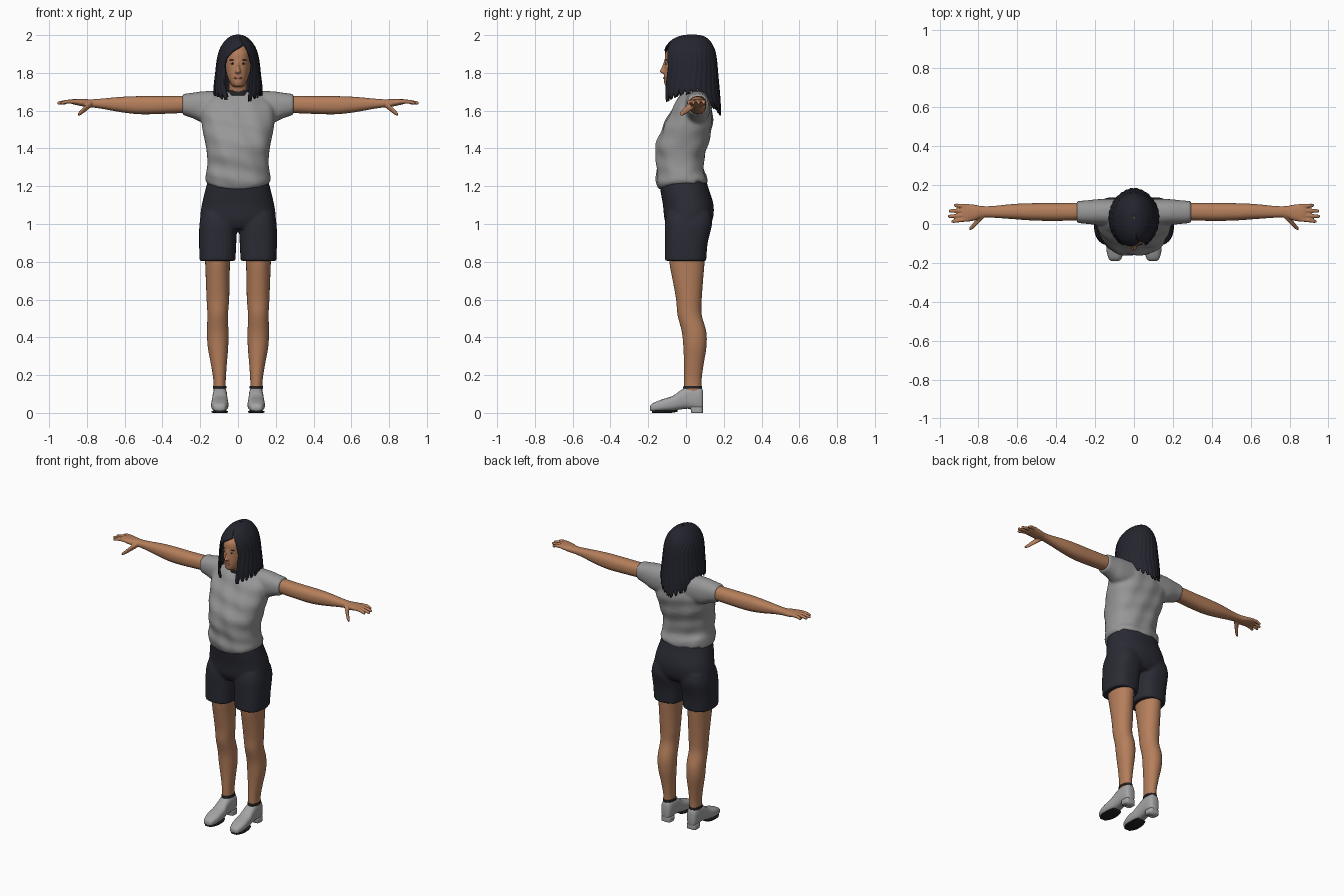
import bpy, bmesh, math, random
from mathutils import Vector

random.seed(4)
cube = bpy.data.objects.get("Cube")
if cube:
    bpy.data.objects.remove(cube)


def material(name, r, g, b):
    m = bpy.data.materials.new(name)
    m.use_nodes = True
    m.diffuse_color = (r, g, b, 1)
    bsdf = m.node_tree.nodes["Principled BSDF"]
    bsdf.inputs["Base Color"].default_value = (r, g, b, 1)
    bsdf.inputs["Roughness"].default_value = 0.8
    return m


SKIN = material("warm skin", 0.46, 0.21, 0.105)
GREY = material("shirt grey", 0.31, 0.31, 0.31)
NAVY = material("shorts navy", 0.023, 0.024, 0.034)
HAIR = material("blue black hair", 0.017, 0.018, 0.027)
SHOE = material("shoe grey", 0.37, 0.37, 0.38)
DARK = material("dark sole", 0.015, 0.015, 0.017)
LIPS = material("lip brown", 0.33, 0.11, 0.075)
WHITE = material("eye white", 0.55, 0.5, 0.46)


def smooth_rows(rows, steps=4):
    """Catmull-Rom interpolation through rows of numbers."""
    out = []
    for i in range(len(rows) - 1):
        p = [rows[max(i - 1, 0)], rows[i], rows[i + 1], rows[min(i + 2, len(rows) - 1)]]
        for s in range(steps):
            t = s / steps
            out.append([0.5 * (2 * b + (c - a) * t + (2 * a - 5 * b + 4 * c - d) * t * t
                        + (3 * b - a - 3 * c + d) * t ** 3) for a, b, c, d in zip(*p)])
    return out + [list(rows[-1])]


def loft(bm, axis, rows, power=2.3, n=32):
    """Rows are (position on axis, low, high, low, high) on the other two axes."""
    others = [k for k in range(3) if k != axis]
    rings = []
    for t, a0, a1, b0, b1 in smooth_rows(rows):
        ring = []
        for k in range(n):
            ang = math.tau * k / n
            c, s = math.cos(ang), math.sin(ang)
            co = Vector((t, t, t))
            co[others[0]] = (a0 + a1) / 2 + (a1 - a0) / 2 * math.copysign(abs(c) ** (2 / power), c)
            co[others[1]] = (b0 + b1) / 2 + (b1 - b0) / 2 * math.copysign(abs(s) ** (2 / power), s)
            ring.append(bm.verts.new(co))
        rings.append(ring)
    for r, q in zip(rings, rings[1:]):
        for k in range(n):
            bm.faces.new((r[k], r[k - 1], q[k - 1], q[k]))
    bm.faces.new(rings[0])
    bm.faces.new(rings[-1][::-1])


def finish(bm, name, mat, voxel=0, mirror=False, relax=4):
    bmesh.ops.recalc_face_normals(bm, faces=bm.faces)
    me = bpy.data.meshes.new(name)
    bm.to_mesh(me)
    bm.free()
    me.materials.append(mat)
    me.shade_smooth()
    ob = bpy.data.objects.new(name, me)
    bpy.context.collection.objects.link(ob)
    if voxel:
        r = ob.modifiers.new("Blend", "REMESH")
        r.mode, r.voxel_size, r.use_smooth_shade = "VOXEL", voxel, True
        s = ob.modifiers.new("Relax", "SMOOTH")
        s.factor, s.iterations = 0.5, relax
    if mirror:
        ob.modifiers.new("Mirror", "MIRROR")
    return ob


def part(name, mat, axis, rows, power=2.3, **kw):
    bm = bmesh.new()
    loft(bm, axis, rows, power)
    return finish(bm, name, mat, **kw)


def blob(name, mat, centre, size, mirror=False):
    bm = bmesh.new()
    bmesh.ops.create_uvsphere(bm, u_segments=16, v_segments=10, radius=1)
    for v in bm.verts:
        v.co = Vector(centre) + v.co * Vector(size)
    return finish(bm, name, mat, mirror=mirror)


def sym(z, x, y0, y1):
    return (z, -x, x, y0, y1)


# Shirt: body and short sleeves blended together, with soft folds
bm = bmesh.new()
loft(bm, 2, [sym(1.18, .16, -.142, .10), sym(1.2, .172, -.152, .112), sym(1.25, .17, -.157, .104),
             sym(1.32, .162, -.157, .093), sym(1.4, .168, -.163, .11), sym(1.5, .188, -.128, .135),
             sym(1.58, .195, -.09, .14), sym(1.64, .18, -.055, .132), sym(1.685, .12, -.03, .115),
             sym(1.705, .065, -.02, .1)], 2.4, 64)
for v in bm.verts:
    fold = 0.004 * math.sin(13 * v.co.x + 60 * v.co.z) + 0.003 * math.sin(55 * v.co.x + 20 * v.co.z)
    v.co.y += fold * (1 if v.co.y < 0 else -1)
    low = max(0, (1.3 - v.co.z) / 0.12)
    v.co.z += low * (0.035 * min(1, abs(v.co.x) / .17) ** 2 + (0.02 if v.co.y > 0.05 else 0))
for side in (1, -1):
    loft(bm, 0, [(side * x, *r) for x, *r in (
        (.08, -.01, .13, 1.53, 1.705), (.18, -.005, .128, 1.535, 1.703),
        (.24, .0, .122, 1.56, 1.695), (.295, .006, .118, 1.578, 1.688))])
finish(bm, "shirt", GREY, voxel=0.009)

# Shorts: hips and two wide legs
bm = bmesh.new()
loft(bm, 2, [sym(1.245, .155, -.125, .105), sym(1.2, .168, -.138, .116), sym(1.1, .192, -.122, .146),
             sym(1.02, .2, -.113, .14), sym(.975, .18, -.09, .11)])
for side in (1, -1):
    loft(bm, 2, [(z, *sorted((side * a, side * b)), c, d) for z, a, b, c, d in (
        (1.06, .02, .19, -.1, .13), (1.0, .006, .204, -.112, .138),
        (.9, .009, .206, -.112, .115), (.805, .014, .203, -.112, .107))], 2.6)
finish(bm, "shorts", NAVY, voxel=0.008)

# Arms with hands and fingers
bm = bmesh.new()
loft(bm, 0, [(.24, .02, .11, 1.59, 1.68), (.4, .016, .108, 1.583, 1.677), (.52, .018, .107, 1.581, 1.677),
             (.62, .025, .103, 1.592, 1.673), (.72, .032, .093, 1.61, 1.664), (.78, .033, .092, 1.618, 1.66),
             (.82, .018, .099, 1.622, 1.662), (.865, .012, .103, 1.632, 1.662), (.885, .02, .098, 1.637, 1.658)])
for y0, y1, tip in ((.024, .014, .94), (.047, .039, .957), (.07, .067, .953), (.092, .096, .927)):
    loft(bm, 0, [(x, y - r, y + r, z - r, z + r) for x, y, z, r in (
        (.85, y0, 1.648, .011), (.9, (y0 + y1) / 2, 1.648, .0105),
        (tip - .01, y1, 1.641, .009), (tip, y1, 1.64, .005))], 2, 16)
loft(bm, 0, [(x, y - r, y + r, z - r, z + r) for x, y, z, r in (
    (.775, .045, 1.638, .018), (.805, .015, 1.615, .018),
    (.83, -.012, 1.592, .014), (.847, -.026, 1.58, .008))], 2, 16)
finish(bm, "arms", SKIN, voxel=0.0045, mirror=True, relax=2)

# Legs
part("legs", SKIN, 2, [
    (.9, .035, .18, -.09, .1), (.8, .042, .174, -.088, .098), (.7, .045, .17, -.07, .09),
    (.6, .047, .166, -.052, .083), (.52, .053, .162, -.045, .083), (.43, .051, .164, -.022, .107),
    (.35, .052, .16, -.014, .108), (.25, .06, .142, -.01, .092), (.17, .065, .13, -.01, .082),
    (.1, .065, .13, -.01, .082)], 2.1, mirror=True)

# Shoes: uppers, heel blocks, soles and ankle openings
part("shoe_uppers", SHOE, 1, [
    (-.19, .08, .115, .014, .034), (-.178, .065, .13, .008, .05), (-.13, .052, .142, .008, .07),
    (-.07, .052, .14, .012, .09), (-.03, .056, .136, .018, .118), (.01, .057, .134, .022, .138),
    (.06, .058, .132, .015, .14), (.083, .066, .126, .012, .132), (.091, .078, .114, .03, .11)],
    2.7, mirror=True)
part("shoe_heels", SHOE, 2, [(0, .06, .13, .028, .09), (.03, .06, .13, .022, .09)], 4, mirror=True)
part("shoe_soles", DARK, 1, [(-.18, .075, .12, 0, .012), (-.14, .055, .14, 0, .012),
                             (-.08, .055, .138, 0, .012), (-.045, .065, .128, .006, .016)], 4, mirror=True)
part("ankle_openings", DARK, 2, [(.128, .061, .133, -.016, .086), (.142, .062, .132, -.014, .085)],
     2.1, mirror=True)

# Head, neck and nose blended together
bm = bmesh.new()
loft(bm, 2, [sym(1.727, .022, -.1, -.03), sym(1.737, .036, -.113, .02), sym(1.765, .051, -.117, .06),
             sym(1.8, .062, -.116, .09), sym(1.855, .069, -.113, .11), sym(1.91, .068, -.108, .115),
             sym(1.95, .045, -.07, .09)], 2.2)
loft(bm, 2, [sym(1.62, .075, -.02, .1), sym(1.68, .052, -.025, .08), sym(1.78, .046, -.05, .07)])
loft(bm, 2, [sym(1.796, .013, -.123, -.09), sym(1.806, .016, -.139, -.09), sym(1.83, .009, -.129, -.09),
             sym(1.865, .008, -.116, -.09)], 2, 16)
finish(bm, "head", SKIN, voxel=0.005, relax=2)

# Facial details and collar
blob("eyes", WHITE, (.029, -.104, 1.849), (.012, .005, .005), True)
blob("irises", DARK, (.029, -.107, 1.849), (.005, .004, .005), True)
blob("eyebrows", HAIR, (.03, -.104, 1.868), (.016, .005, .0025), True)
blob("lips", LIPS, (0, -.114, 1.773), (.021, .007, .007))
part("collar", DARK, 2, [sym(1.68, .069, -.037, .1), sym(1.708, .063, -.028, .095)])


# Hair: open-fronted shell parted above the face, with a ragged hem
def lookup(table, x):
    for a, b in zip(table, table[1:]):
        if x <= b[0]:
            t = max(0, (x - a[0]) / (b[0] - a[0]))
            return [p + (q - p) * t for p, q in zip(a[1:], b[1:])]
    return table[-1][1:]


shape = [(1.54, .1, -.09, .182), (1.62, .118, -.112, .18), (1.7, .126, -.122, .174), (1.8, .116, -.122, .165),
         (1.88, .106, -.122, .158), (1.93, .091, -.108, .146), (1.97, .064, -.075, .122),
         (1.992, .034, -.03, .09), (2.0, .004, .025, .04)]
shape = smooth_rows(shape)
opening = [(1.6, -.025, .04), (1.65, -.045, .052), (1.73, -.07, .06), (1.84, -.068, .068), (1.88, -.06, .06),
           (1.915, -.025, .05), (1.945, .028, .034), (1.96, .02, .02), (2.0, 0, 0)]
hem = [(0, 1.635), (.5, 1.65), (1.0, 1.675), (1.7, 1.685), (2.4, 1.61), (3.2, 1.565)]
bm = bmesh.new()
cols, rows = 144, 36
grid = []
for i in range(cols + 1):
    u = i / cols
    around = abs(2 * u - 1)
    end = lookup(hem, math.pi * (1 - around * 0.9))[0]
    end += random.uniform(0, .014) + (0.022 if i % 6 in (0, 5) else 0)
    line = []
    for j in range(rows + 1):
        z = 2.0 + (end - 2.0) * (j / rows) ** 1.5
        hw, yf, yb = lookup(shape, z)
        left, right = lookup(opening, z)
        a0 = math.asin(max(-.95, min(.95, right / hw)))
        a1 = math.tau + math.asin(max(-.95, min(.95, left / hw)))
        ang = a0 + (a1 - a0) * u
        r = 1 + 0.012 * math.sin(math.tau * i / 6) * min(1, (2 - z) * 6)
        mid = .03
        depth = (mid - yf) if math.cos(ang) > 0 else (yb - mid)
        line.append(bm.verts.new((hw * r * math.sin(ang), mid - depth * r * math.cos(ang), z)))
    grid.append(line)
for a, b in zip(grid, grid[1:]):
    for j in range(rows):
        bm.faces.new((a[j], a[j + 1], b[j + 1], b[j]))
bmesh.ops.remove_doubles(bm, verts=bm.verts, dist=0.0004)
hair = finish(bm, "hair", HAIR)
thick = hair.modifiers.new("Thickness", "SOLIDIFY")
thick.thickness, thick.offset = 0.008, 0
